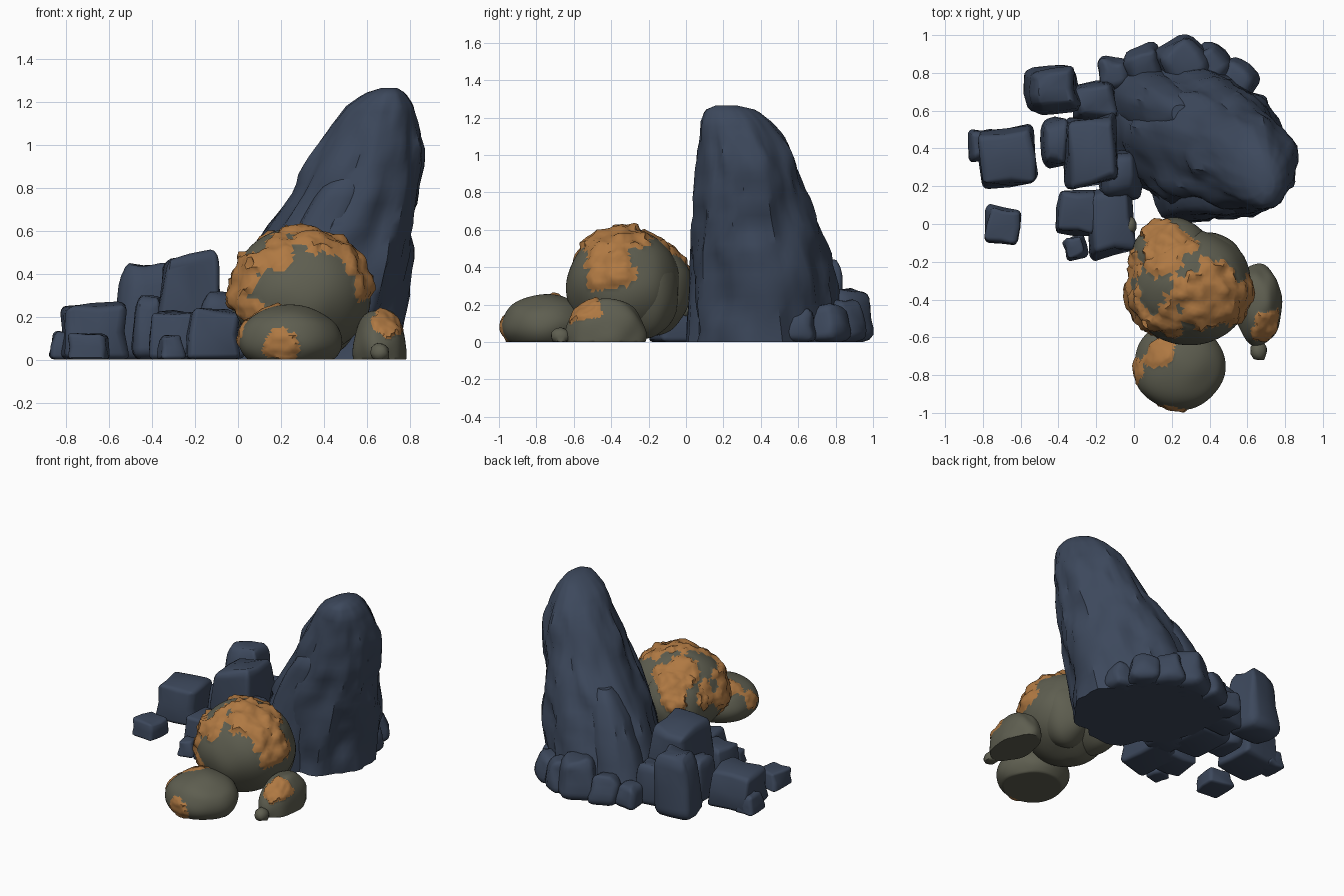
import bpy, bmesh, math, random
from mathutils import Vector, noise

if "Cube" in bpy.data.objects:
    bpy.data.objects.remove(bpy.data.objects["Cube"])

random.seed(4)


def material(name, rgb):
    m = bpy.data.materials.new(name)
    m.diffuse_color = (*rgb, 1)
    m.use_nodes = True
    m.node_tree.nodes["Principled BSDF"].inputs["Base Color"].default_value = m.diffuse_color
    return m


BLUE = material("slate blue", (0.046, 0.065, 0.107))
OLIVE = material("olive stone", (0.112, 0.112, 0.080))
MOSS = material("orange moss", (0.43, 0.19, 0.055))


def finish(bm, name, mats, angle):
    bmesh.ops.recalc_face_normals(bm, faces=bm.faces)
    me = bpy.data.meshes.new(name)
    bm.to_mesh(me)
    bm.free()
    for m in mats:
        me.materials.append(m)
    ob = bpy.data.objects.new(name, me)
    bpy.context.collection.objects.link(ob)
    bpy.ops.object.select_all(action='DESELECT')
    ob.select_set(True)
    bpy.context.view_layer.objects.active = ob
    bpy.ops.object.shade_smooth_by_angle(angle=math.radians(angle))
    return ob


def lerp_rows(rows, z):
    for a, b in zip(rows, rows[1:]):
        if z <= b[0]:
            t = (z - a[0]) / (b[0] - a[0])
            return [p + (q - p) * t for p, q in zip(a, b)]
    return list(rows[-1])


def spire(name, rows, levels, sides, rough, power=0.88, skew=0.0):
    """Loft through rows of (z, left, right, front, back) with fluted sides."""
    bm = bmesh.new()
    rings = []
    top = rows[-1][0]
    for k in range(levels + 1):
        z = top * (1 - (1 - k / levels) ** 1.5)
        _, xl, xr, yf, yb = lerp_rows(rows, z)
        ring = []
        for i in range(sides):
            a = math.tau * i / sides
            c, s = math.cos(a), math.sin(a)
            u = math.copysign(abs(c) ** power, c)
            v = math.copysign(abs(s) ** power, s)
            q = Vector((c * 2.2, s * 2.2, z * 1.7 + xl * 3))
            n = noise.noise(q) + 0.5 * noise.noise(q * 2.3)
            n += 0.45 * noise.noise(Vector((c * 6, s * 6, z * 7)))
            w = 1 + rough * (n - 0.1) * min(1, (top - z) * 5 / top + 0.15)
            w *= 1 - skew * max(0, u * v)
            ring.append(bm.verts.new(((xl + xr) / 2 + u * (xr - xl) / 2 * w,
                                      (yf + yb) / 2 + v * (yb - yf) / 2 * w, z)))
        rings.append(ring)
    for lo, hi in zip(rings, rings[1:]):
        for i in range(sides):
            j = (i + 1) % sides
            bm.faces.new((lo[i], lo[j], hi[j], hi[i]))
    bm.faces.new(rings[0][::-1])
    bm.faces.new(rings[-1])
    return finish(bm, name, [BLUE], 40)


# tall leaning rock
spire("tall_rock", [
    (0.00, -0.12, 0.75, 0.03, 0.88), (0.20, -0.06, 0.77, 0.025, 0.84),
    (0.40, 0.00, 0.805, 0.03, 0.79), (0.60, 0.13, 0.83, 0.035, 0.73),
    (0.80, 0.26, 0.85, 0.045, 0.655), (1.00, 0.37, 0.862, 0.065, 0.58),
    (1.10, 0.43, 0.845, 0.068, 0.525), (1.18, 0.50, 0.82, 0.075, 0.455),
    (1.24, 0.59, 0.78, 0.10, 0.38), (1.265, 0.67, 0.74, 0.16, 0.27)],
    30, 56, 0.11, 0.88, 0.24)

# slabs leaning against the tall rock
spire("leaning_slab", [
    (0.0, -0.14, 0.25, 0.48, 0.84), (0.3, -0.04, 0.28, 0.48, 0.79),
    (0.5, 0.06, 0.31, 0.48, 0.73), (0.62, 0.14, 0.32, 0.50, 0.68),
    (0.68, 0.2, 0.29, 0.54, 0.63)], 12, 24, 0.10)
spire("front_slab", [
    (0.0, 0.10, 0.48, 0.0, 0.3), (0.3, 0.16, 0.50, 0.015, 0.3),
    (0.6, 0.26, 0.56, 0.035, 0.3), (0.8, 0.38, 0.62, 0.05, 0.3),
    (0.86, 0.45, 0.6, 0.09, 0.25)], 12, 24, 0.10)


def block(name, x0, x1, y0, y1, h, taper=0.82, turn=0, slope=0.0, bevel=0.16):
    """Rounded, slightly irregular stone block standing on the ground."""
    bm = bmesh.new()
    bmesh.ops.create_cube(bm, size=1)
    bmesh.ops.bevel(bm, geom=bm.edges[:], offset=bevel * 1.25, segments=3, profile=0.5,
                    affect='EDGES')
    bmesh.ops.subdivide_edges(bm, edges=bm.edges[:], cuts=1, use_grid_fill=True)
    a = math.radians(turn)
    w, d = x1 - x0, y1 - y0
    off = Vector((x0 * 7, y0 * 9, h * 5))
    for v in bm.verts:
        t = v.co.z + 0.5
        f = 1 + (taper - 1) * t
        n = noise.noise_vector(v.co * 1.8 + off) * 0.11
        px, py = v.co.x * f + n.x, v.co.y * f + n.y
        px, py = px * math.cos(a) - py * math.sin(a), px * math.sin(a) + py * math.cos(a)
        z = h * (t + (n.z + slope * v.co.x) * t)
        v.co = ((x0 + x1) / 2 + px * w, (y0 + y1) / 2 + py * d, max(0, z))
    return finish(bm, name, [BLUE], 50)


# scattered blocks on the left
block("tall_block", -0.37, -0.08, 0.20, 0.57, 0.49, 0.90, 3, 0.08, 0.10)
block("tall_block_side", -0.49, -0.33, 0.30, 0.57, 0.29, 0.75)
block("back_block", -0.58, -0.28, 0.58, 0.84, 0.43, 0.78, 8)
block("back_block_link", -0.33, -0.08, 0.54, 0.76, 0.28, 0.8)
block("front_block", -0.25, 0.0, -0.17, 0.20, 0.23, 0.88, 8, 0, 0.10)
block("front_block_side", -0.41, -0.19, -0.05, 0.18, 0.22, 0.88, -4, 0, 0.10)
block("front_pebble", -0.37, -0.25, -0.19, -0.06, 0.11, 0.75, 15)
block("left_block", -0.82, -0.52, 0.20, 0.51, 0.25, 0.88, 5, 0.1, 0.10)
block("left_block_side", -0.88, -0.74, 0.32, 0.51, 0.13, 0.7)
block("left_pebble", -0.79, -0.60, -0.11, 0.09, 0.12, 0.85, -6, 0, 0.12)
block("inner_block", -0.20, 0.04, 0.12, 0.40, 0.30, 0.75)

# rocks round the back of the tall rock
for i, (x, y, r, h) in enumerate([
        (-0.11, 0.80, 0.09, 0.16), (0.05, 0.84, 0.11, 0.20), (0.26, 0.855, 0.145, 0.27),
        (0.40, 0.83, 0.12, 0.22), (0.55, 0.76, 0.11, 0.20), (0.62, 0.60, 0.10, 0.18)]):
    block(f"back_rock_{i + 1}", x - r, x + r, y - r, y + r, h, 0.75, 15 * i, 0, 0.22)


def boulder(name, c, r, patches=(), detail=5, rough=0.06, lump=0.03, bare=()):
    """Round stone; patches of (x, y, z, reach) grow a raised lumpy moss,
    except within the bare spots."""
    bm = bmesh.new()
    bmesh.ops.create_icosphere(bm, subdivisions=detail, radius=1)
    c = Vector(c)

    def mossy(p):
        wob = 0.05 * noise.noise(p * 9) + 0.03 * noise.noise(p * 23)

        def depth(spots):
            return max([q[3] * (1 + 3 * wob) + wob * 0.6 - (p - Vector(q[:3])).length
                        for q in spots], default=-1)
        return min(depth(patches), -depth(bare))

    for v in bm.verts:
        d = v.co.copy()
        k = 1 + rough * noise.noise(d * 1.4 + c * 5)
        v.co = c + Vector((d.x * r[0], d.y * r[1], d.z * r[2])) * k
    for f in bm.faces:
        f.material_index = int(mossy(f.calc_center_median()) > 0)
    for v in bm.verts:
        if all(f.material_index for f in v.link_faces):
            n = noise.noise(v.co * 13) + 0.6 * noise.noise(v.co * 30)
            v.co += (v.co - c).normalized() * lump * (0.55 + 0.75 * n)
        v.co.z = max(0, v.co.z)
    return finish(bm, name, [OLIVE, MOSS], 50)


# large mossy boulder and its rear lobe
big = [(0.37, -0.38, 0.63, 0.235), (0.00, -0.42, 0.36, 0.15), (0.17, -0.50, 0.50, 0.12),
       (0.59, -0.42, 0.42, 0.14), (0.08, -0.53, 0.20, 0.10), (-0.03, -0.22, 0.40, 0.10),
       (0.17, -0.12, 0.54, 0.17), (0.10, 0.0, 0.42, 0.11)]
bare = [(0.25, -0.27, 0.60, 0.035), (0.17, -0.32, 0.58, 0.05), (0.08, -0.31, 0.52, 0.05),
        (0.31, -0.20, 0.56, 0.045), (0.04, -0.12, 0.40, 0.04), (0.10, -0.42, 0.52, 0.04),
        (0.24, -0.47, 0.58, 0.03), (0.00, -0.31, 0.42, 0.04)]
boulder("mossy_boulder", (0.295, -0.33, 0.305), (0.32, 0.31, 0.305), big, bare=bare)
boulder("mossy_boulder_lobe", (0.21, -0.18, 0.28), (0.22, 0.21, 0.25), big, bare=bare)
boulder("boulder_shoulder", (0.39, -0.22, 0.26), (0.19, 0.18, 0.24), detail=4)
boulder("boulder_nub", (-0.02, -0.01, 0.18), (0.035, 0.05, 0.05), detail=2)

# small boulders in front
boulder("front_boulder", (0.24, -0.75, 0.09), (0.24, 0.235, 0.165),
        [(0.13, -0.68, 0.22, 0.085), (0.22, -0.98, 0.06, 0.09), (0.03, -0.78, 0.12, 0.055)],
        5, 0.05, 0.015)
boulder("side_boulder", (0.66, -0.43, 0.05), (0.125, 0.215, 0.185),
        [(0.71, -0.54, 0.17, 0.085)], 5, 0.1, 0.015)
boulder("side_pebble", (0.66, -0.67, 0.03), (0.045, 0.055, 0.05), detail=2, rough=0.2)
